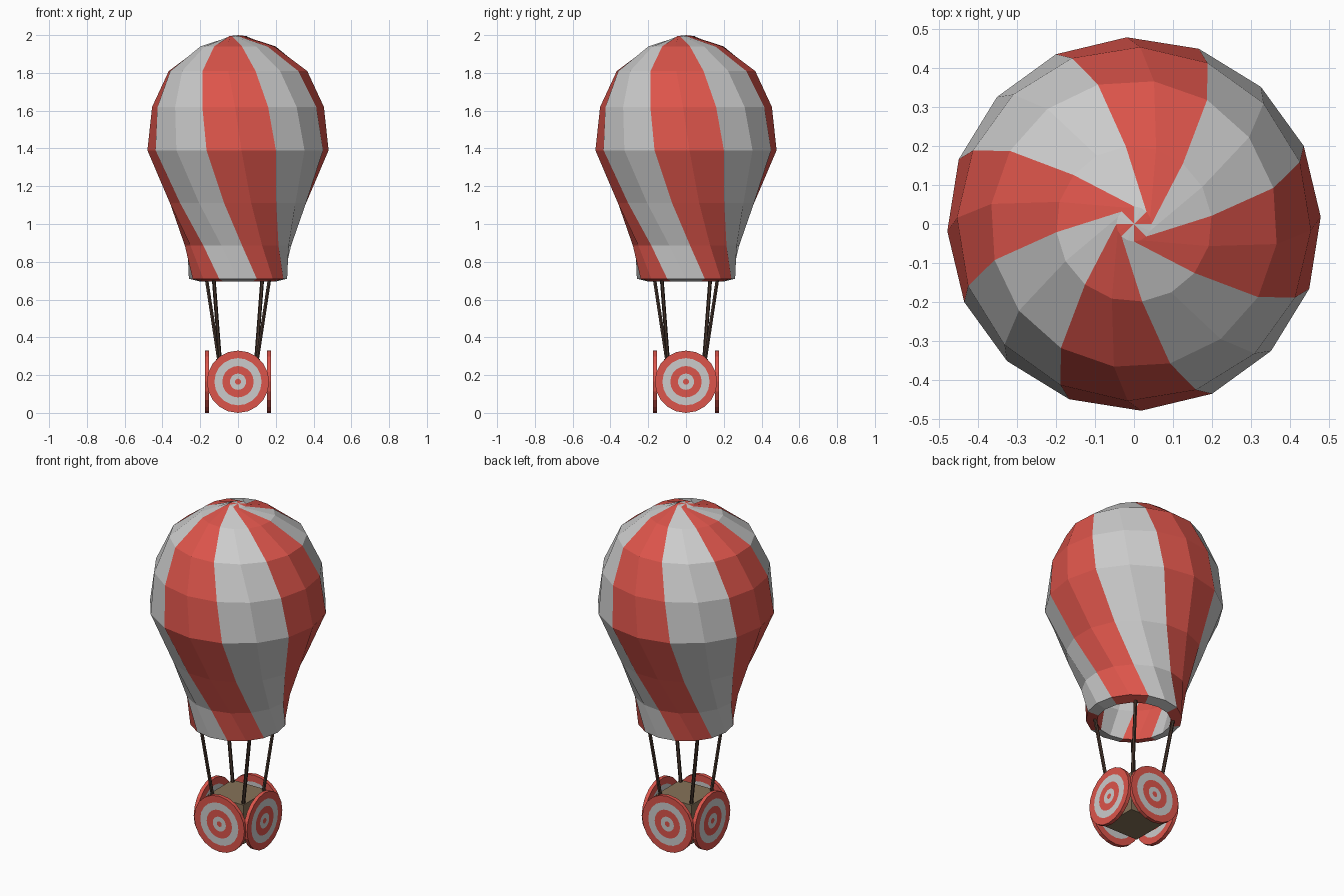
import bpy, bmesh
from math import sin, cos, pi, radians
from mathutils import Vector, Matrix

if "Cube" in bpy.data.objects:
    bpy.data.objects.remove(bpy.data.objects["Cube"])


def material(name, rgb):
    m = bpy.data.materials.new(name)
    m.diffuse_color = (*rgb, 1)
    m.use_nodes = True
    m.node_tree.nodes["Principled BSDF"].inputs["Base Color"].default_value = m.diffuse_color
    return m


RED = material("red", (0.72, 0.09, 0.07))
GREY = material("pale_grey", (0.7, 0.7, 0.7))
WOOD = material("wood", (0.24, 0.17, 0.10))
ROPE = material("rope", (0.06, 0.035, 0.025))


def finish(name, bm, mats):
    bmesh.ops.recalc_face_normals(bm, faces=bm.faces)
    me = bpy.data.meshes.new(name)
    bm.to_mesh(me)
    bm.free()
    for m in mats:
        me.materials.append(m)
    ob = bpy.data.objects.new(name, me)
    bpy.context.collection.objects.link(ob)
    return ob


def lathe(bm, rings, sides, mat_of):
    """rings: (radius, z, twist in degrees); zero radius makes a tip."""
    loops = []
    for r, z, tw in rings:
        if r == 0:
            loops.append([bm.verts.new((0, 0, z))] * sides)
        else:
            angles = [radians(tw) + 2 * pi * (i - 1) / sides for i in range(sides)]
            loops.append([bm.verts.new((r * sin(a), -r * cos(a), z)) for a in angles])
    for k, (a, b) in enumerate(zip(loops, loops[1:])):
        for i in range(sides):
            j = (i + 1) % sides
            corners = list(dict.fromkeys((a[i], a[j], b[j], b[i])))
            bm.faces.new(corners).material_index = mat_of(k, i)


# Balloon envelope: twisted striped shell with an inner lining
outer = [(0, 2.0, 0), (0.045, 1.995, -68), (0.2, 1.94, -16.5), (0.37, 1.81, -8),
         (0.455, 1.62, -2), (0.48, 1.39, 2.2), (0.367, 1.11, 11),
         (0.282, 0.885, 27), (0.26, 0.71, 45)]
inner = [(0.2, 0.695, 45)] + [(r - 0.06, z - 0.05 * (z > 1.7), tw)
                              for r, z, tw in outer[-2:1:-1]] + [(0, 1.93, 0)]
bm = bmesh.new()
lathe(bm, outer + inner, 16, lambda k, i: 0 if i % 4 < 2 else 1)
finish("balloon_envelope", bm, [RED, GREY])

# Basket box
bm = bmesh.new()
bmesh.ops.create_cube(bm, size=1, matrix=Matrix.Translation((0, 0, 0.17))
                      @ Matrix.Diagonal((0.232, 0.232, 0.232, 1)))
finish("basket", bm, [WOOD])

# Four target discs with short mounts, and four ropes
radii = [0.016, 0.043, 0.083, 0.125, 0.165]
face = [(0, 0)] + [(r, 0) for r in radii]
disc_rings = [(r, 0.175, 0) for r, _ in face] + [(r, 0.153, 0) for r, _ in face[::-1]]


def ring_colour(k, i):
    k = min(k, 10 - k)
    return 0 if k % 2 == 0 or k == 5 else 1


for n, side in enumerate(("front", "right", "back", "left")):
    turn = Matrix.Rotation(n * pi / 2, 4, 'Z')
    stand = Matrix.Translation((0, 0, 0.165)) @ turn @ Matrix.Rotation(pi / 2, 4, 'X')

    bm = bmesh.new()
    lathe(bm, disc_rings, 20, ring_colour)
    bm.transform(stand)
    finish(side + "_target_disc", bm, [RED, GREY])

    bm = bmesh.new()
    bmesh.ops.create_cone(bm, cap_ends=True, segments=12, radius1=0.06, radius2=0.06,
                          depth=0.05, matrix=stand @ Matrix.Translation((0, 0, 0.13)))
    finish(side + "_disc_mount", bm, [WOOD])

    low, high = Vector((0.1, -0.095, 0.27)), Vector((0.17, -0.13, 0.73))
    d = high - low
    place = turn @ Matrix.Translation((low + high) / 2) @ d.to_track_quat('Z', 'Y').to_matrix().to_4x4()
    bm = bmesh.new()
    bmesh.ops.create_cone(bm, cap_ends=True, segments=6, radius1=0.01, radius2=0.01,
                          depth=d.length, matrix=place)
    finish(side + "_rope", bm, [ROPE])
